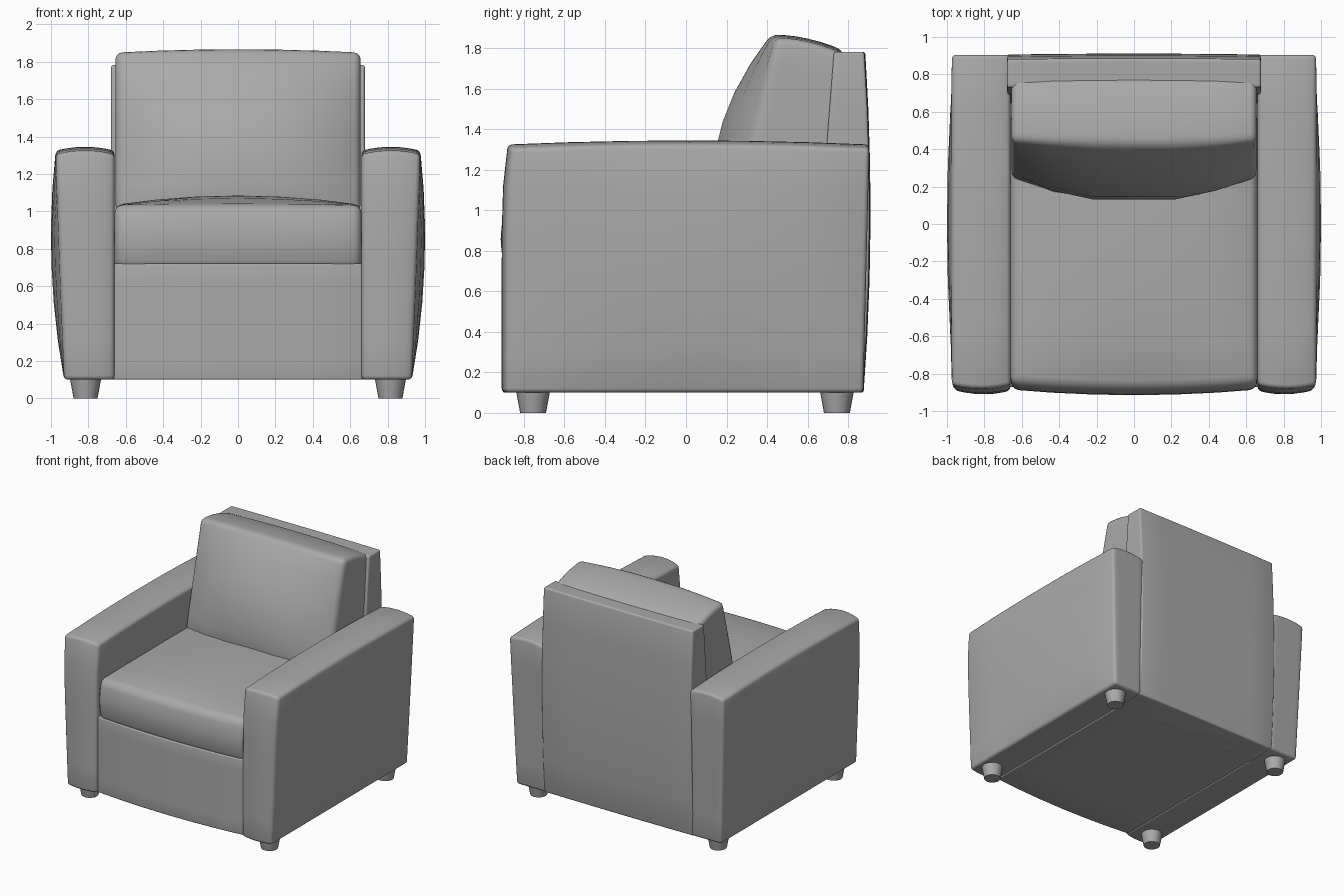
import bpy, bmesh, math

if "Cube" in bpy.data.objects:
    bpy.data.objects.remove(bpy.data.objects["Cube"], do_unlink=True)

# Upholstery material
fabric = bpy.data.materials.new("grey_fabric")
fabric.use_nodes = True
GREY = (0.4, 0.4, 0.4, 1)
fabric.diffuse_color = GREY
fabric.node_tree.nodes["Principled BSDF"].inputs["Base Color"].default_value = GREY


def lerp(a, b, t):
    return a + (b - a) * t


def dome(a):
    """One in the middle of -1..1, zero at both ends."""
    return 1 - a * a


def finish(bm, name):
    mesh = bpy.data.meshes.new(name)
    bmesh.ops.recalc_face_normals(bm, faces=bm.faces[:])
    bm.to_mesh(mesh)
    bm.free()
    mesh.materials.append(fabric)
    obj = bpy.data.objects.new(name, mesh)
    bpy.context.collection.objects.link(obj)
    bpy.ops.object.select_all(action='DESELECT')
    obj.select_set(True)
    bpy.context.view_layer.objects.active = obj
    bpy.ops.object.shade_smooth_by_angle(angle=math.radians(40))


def padded_box(name, shape, rounding, cuts=5):
    """Gridded cube whose points (-1..1) are placed by shape, with rounded edges."""
    bm = bmesh.new()
    bmesh.ops.create_cube(bm, size=2)
    bmesh.ops.subdivide_edges(bm, edges=bm.edges[:], cuts=cuts, use_grid_fill=True)
    corners = [e for e in bm.edges if e.calc_face_angle(0) > 1]
    for v in bm.verts:
        v.co = shape(*v.co)
    bmesh.ops.recalc_face_normals(bm, faces=bm.faces[:])
    bmesh.ops.bevel(bm, geom=corners, offset=rounding, segments=3, profile=0.5,
                    affect='EDGES', clamp_overlap=True)
    finish(bm, name)


# Arms: bellied outside, crowned top
def arm_shape(side):
    def shape(u, v, w):
        t = (w + 1) / 2
        outer = 0.93 + 0.045 * t + 0.045 * dome(v) * dome(w)
        x = lerp(0.66, outer, (u + 1) / 2)
        front = -0.89 - 0.02 * dome(u) + 0.03 * t ** 8
        back = 0.875 + 0.03 * t
        top = 1.305 + 0.02 * dome(v) + 0.02 * dome(u)
        return side * x, lerp(front, back, (v + 1) / 2), lerp(0.1, top, t)
    return shape


for label, side in (("left", 1), ("right", -1)):
    padded_box(label + "_arm", arm_shape(side), 0.022)


# Base under the seat
def base_shape(u, v, w):
    front = -0.87 - 0.035 * dome(u)
    return 0.665 * u, lerp(front, 0.86, (v + 1) / 2), lerp(0.1, 0.72, (w + 1) / 2)


padded_box("base", base_shape, 0.01)


# Seat cushion: puffed front and crowned top
def seat_shape(u, v, w):
    front = -0.85 - 0.03 * dome(u) - 0.035 * dome(w)
    top = 1.035 + 0.05 * dome(u) * (1 - abs(v) ** 3)
    return 0.66 * u, lerp(front, 0.6, (v + 1) / 2), lerp(0.68, top, (w + 1) / 2)


padded_box("seat_cushion", seat_shape, 0.045)


# Back cushion: leaning, with a full middle
def back_cushion_shape(u, v, w):
    t, s = (w + 1) / 2, (v + 1) / 2
    fullness = min(1, 2 * (1 - abs(u)))
    pull = 0.1 * (1 - t) + 0.4 * t * (1 - t) + 0.02 * t
    front = 0.24 + 0.2 * t - fullness * pull
    top = 1.85 + 0.018 * dome(u) - 0.08 * s * s
    return 0.655 * u, lerp(front, 0.78, s), lerp(1.0, top, t)


padded_box("back_cushion", back_cushion_shape, 0.035)


# Back frame: upright panel behind the cushion
def frame_shape(u, v, w):
    t = (w + 1) / 2
    back = 0.872 + 0.03 * dome(w) + 0.008 * t + 0.005 * dome(u)
    return 0.678 * u, lerp(0.6 + 0.13 * t, back, (v + 1) / 2), lerp(0.1, 1.782, t)


padded_box("back_frame", frame_shape, 0.012)

# Tapered feet
for label, x in (("left", 0.815), ("right", -0.815)):
    for end, y in (("front", -0.755), ("back", 0.745)):
        bm = bmesh.new()
        bmesh.ops.create_cone(bm, cap_ends=True, segments=20, radius1=0.064,
                              radius2=0.086, depth=0.12)
        bmesh.ops.translate(bm, verts=bm.verts[:], vec=(x, y, 0.06))
        finish(bm, f"{end}_{label}_foot")
